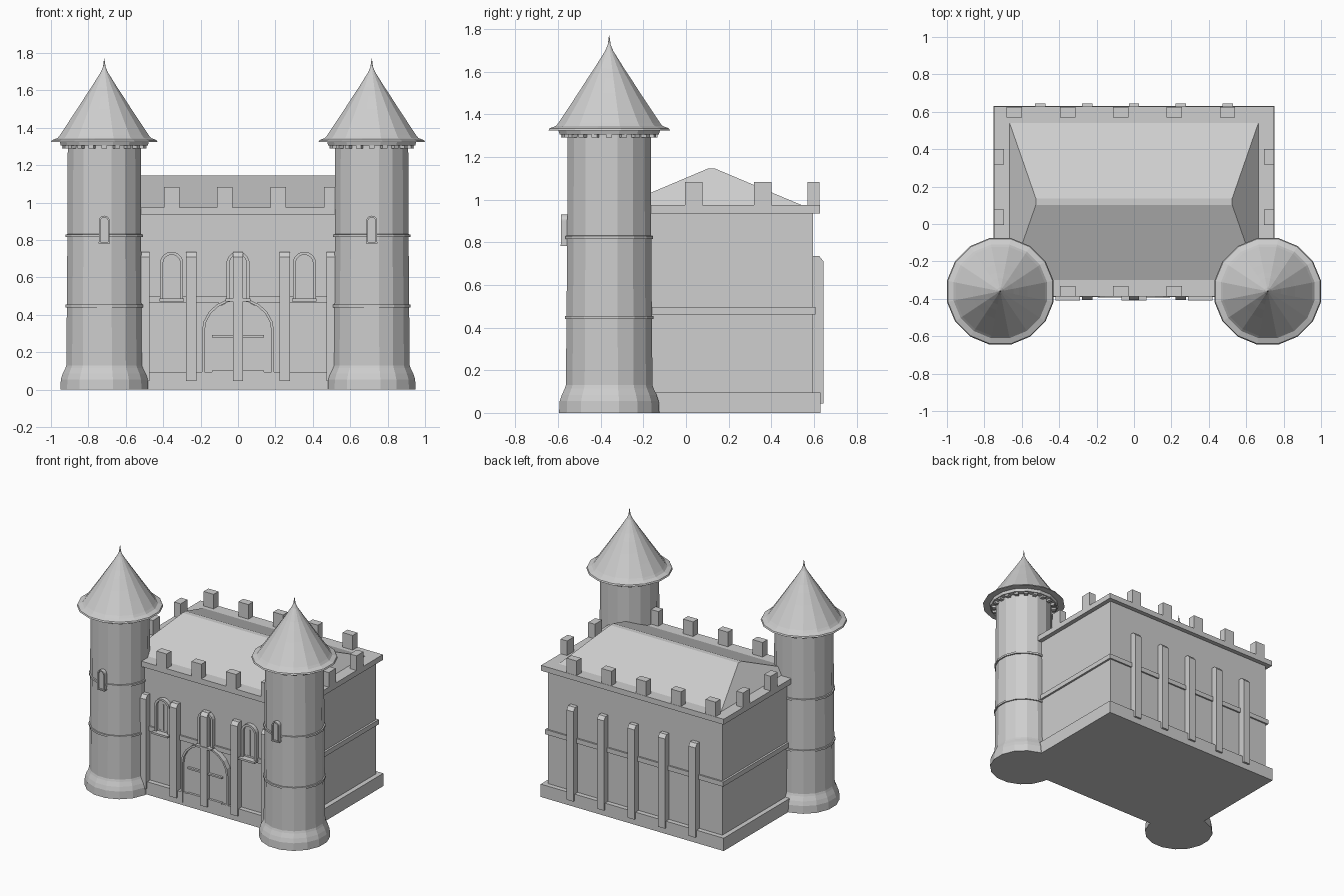
import bpy, bmesh, math
from mathutils import Matrix

if "Cube" in bpy.data.objects:
    bpy.data.objects.remove(bpy.data.objects["Cube"])

stone = bpy.data.materials.new("grey_stone")
stone.diffuse_color = (0.62, 0.62, 0.62, 1)
stone.use_nodes = True
stone.node_tree.nodes["Principled BSDF"].inputs["Base Color"].default_value = stone.diffuse_color

CY = 0.12                 # centre of the hall in depth
FRONT, BACK = -0.355, 0.595
TX, TY = 0.715, -0.36     # tower centre
SIDES = 16


def finish(name, bm):
    bmesh.ops.recalc_face_normals(bm, faces=bm.faces)
    mesh = bpy.data.meshes.new(name)
    bm.to_mesh(mesh)
    bm.free()
    mesh.materials.append(stone)
    ob = bpy.data.objects.new(name, mesh)
    bpy.context.collection.objects.link(ob)
    return ob


def add_box(bm, x0, x1, y0, y1, z0, z1, m=None):
    mat = Matrix.Translation(((x0 + x1) / 2, (y0 + y1) / 2, (z0 + z1) / 2)) \
        @ Matrix.Diagonal((x1 - x0, y1 - y0, z1 - z0, 1))
    bmesh.ops.create_cube(bm, size=1, matrix=(m @ mat) if m else mat)


def box(name, *dims):
    bm = bmesh.new()
    add_box(bm, *dims)
    return finish(name, bm)


def prism(name, outline, to3d, a, b):
    """Extrude a 2D outline between depths a and b."""
    bm = bmesh.new()
    lo = [bm.verts.new(to3d(u, v, a)) for u, v in outline]
    hi = [bm.verts.new(to3d(u, v, b)) for u, v in outline]
    n = len(outline)
    bm.faces.new(lo)
    bm.faces.new(hi[::-1])
    for i in range(n):
        bm.faces.new((lo[i], lo[(i + 1) % n], hi[(i + 1) % n], hi[i]))
    return finish(name, bm)


def arch(cx, half, z0, top, rise=None, steps=10):
    rise = rise or half
    pts = [(cx - half, z0), (cx + half, z0)]
    for i in range(steps + 1):
        t = math.pi * i / steps
        pts.append((cx + half * math.cos(t), top - rise + rise * math.sin(t)))
    return pts


def front(u, v, d):
    return (u, d, v)


def arch_frame(name, cx, half, z0, top, w, y0, y1, rise=None):
    """Raised surround following an arch, open at the bottom."""
    rise = rise or half
    outer = arch(cx, half, z0, top, rise)
    inner = arch(cx, half - w, z0, top - w, rise - w)
    outline = outer[1:] + [outer[0], inner[0]] + inner[:1:-1] + [inner[1]]
    return prism(name, outline, front, y0, y1)


def lathe(name, profile, cx, cy):
    """Faceted turned solid; radii are measured to the flats."""
    bm = bmesh.new()
    k = 1 / math.cos(math.pi / SIDES)
    rings = []
    for r, z in profile:
        rings.append([bm.verts.new((cx + r * k * math.cos((i + .5) * math.tau / SIDES),
                                    cy + r * k * math.sin((i + .5) * math.tau / SIDES), z))
                      for i in range(SIDES)])
    for a, b in zip(rings, rings[1:]):
        for i in range(SIDES):
            j = (i + 1) % SIDES
            bm.faces.new((a[i], a[j], b[j], b[i]))
    bm.faces.new(rings[0][::-1])
    bm.faces.new(rings[-1])
    return finish(name, bm)


# Hall: plinth, walls, string course and cornice
for name, hx, hy, z0, z1 in (("plinth", 0.75, 0.51, 0, 0.095),
                             ("hall_walls", 0.715, 0.475, 0.095, 0.935),
                             ("string_course", 0.73, 0.487, 0.462, 0.497),
                             ("cornice", 0.748, 0.508, 0.935, 0.975)):
    box(name, -hx, hx, CY - hy, CY + hy, z0, z1)

# Hipped roof with a narrow flat ridge
bm = bmesh.new()
base = [bm.verts.new(p) for p in ((-.665, -.30, .975), (.665, -.30, .975),
                                  (.665, .54, .975), (-.665, .54, .975))]
ridge = [bm.verts.new(p) for p in ((-.525, .102, 1.145), (.525, .102, 1.145),
                                   (.525, .137, 1.145), (-.525, .137, 1.145))]
bm.faces.new(base[::-1])
bm.faces.new(ridge)
for i in range(4):
    j = (i + 1) % 4
    bm.faces.new((base[i], base[j], ridge[j], ridge[i]))
finish("hall_roof", bm)

# Battlements
bm = bmesh.new()
for i in range(5):
    x = -0.64 + 0.285 * i
    add_box(bm, x - .041, x + .041, 0.57, 0.626, 0.97, 1.083)
    add_box(bm, x - .041, x + .041, -0.388, -0.332, 0.97, 1.083)
for y in (0.036, 0.36):
    for x in (-0.721, 0.721):
        add_box(bm, x - .027, x + .027, y - .041, y + .041, 0.97, 1.083)
finish("battlements", bm)

# Pilasters with sloped tops on the front and back
for side, wall in ((-1, FRONT), (1, BACK)):
    for i in range(5):
        x = -0.5 + 0.25 * i
        out = wall + side * 0.05
        prism("pilaster", [(wall - side * .01, .045), (out, .045), (out, .71),
                           (wall + side * .03, .735), (wall - side * .01, .735)],
              lambda u, v, d: (d, u, v), x - .028, x + .028)

# Arched door with surround, iron straps
prism("door", arch(0, .18, 0.02, .475, .165), front, FRONT, -0.375)
arch_frame("door_surround", 0, .193, 0.02, .49, .014, FRONT, -0.394, .18)
for z in (.095, .285):
    box("door_strap", -.14, .14, -.392, -.37, z - .006, z + .006)

# Arched windows with sills and slits
for x in (-.355, 0, .355):
    prism("window_panel", arch(x, .05, .48, .725), front, FRONT, -0.365)
    arch_frame("window_surround", x, .062, .48, .737, .016, FRONT, -0.385)
    box("window_slit", x - .004, x + .004, -.371, -.36, .5, .69)
    box("window_sill", x - .066, x + .066, -.41, -.35, .472, .486)

# Corner towers
for s in (-1, 1):
    cx = s * TX
    lathe("tower_shaft", [(.235, 0), (.232, .055), (.222, .085), (.208, .115), (.203, .13),
                          (.2, .45), (.197, .83), (.195, 1.33)], cx, TY)
    for z, r in ((.447, .208), (.823, .206)):
        lathe("tower_band", [(r - .02, z - .009), (r, z - .007), (r, z + .007),
                             (r - .02, z + .009)], cx, TY)
    lathe("tower_collar", [(.19, 1.304), (.232, 1.304), (.24, 1.33), (.19, 1.33)], cx, TY)
    lathe("tower_roof", [(.19, 1.324), (.285, 1.324), (.28, 1.334), (.25, 1.345), (.238, 1.36),
                         (.19, 1.432), (.145, 1.5), (.1, 1.57), (.07, 1.615), (.042, 1.66),
                         (.02, 1.695), (.007, 1.725), (.001, 1.77)], cx, TY)
    # Small brackets under the eaves
    bm = bmesh.new()
    for i in range(20):
        m = Matrix.Translation((cx, TY, 0)) @ Matrix.Rotation(i * math.tau / 20, 4, 'Z')
        add_box(bm, .185, .226, -.014, .014, 1.29, 1.308, m)
    finish("eave_brackets", bm)
    # Arrow window
    prism("tower_window", arch(cx, .021, .785, .922), front, -0.54, -0.575)
    arch_frame("tower_window_surround", cx, .029, .785, .93, .009, -0.54, -0.586)
    box("tower_window_sill", cx - .031, cx + .031, -.588, -.54, .782, .79)
